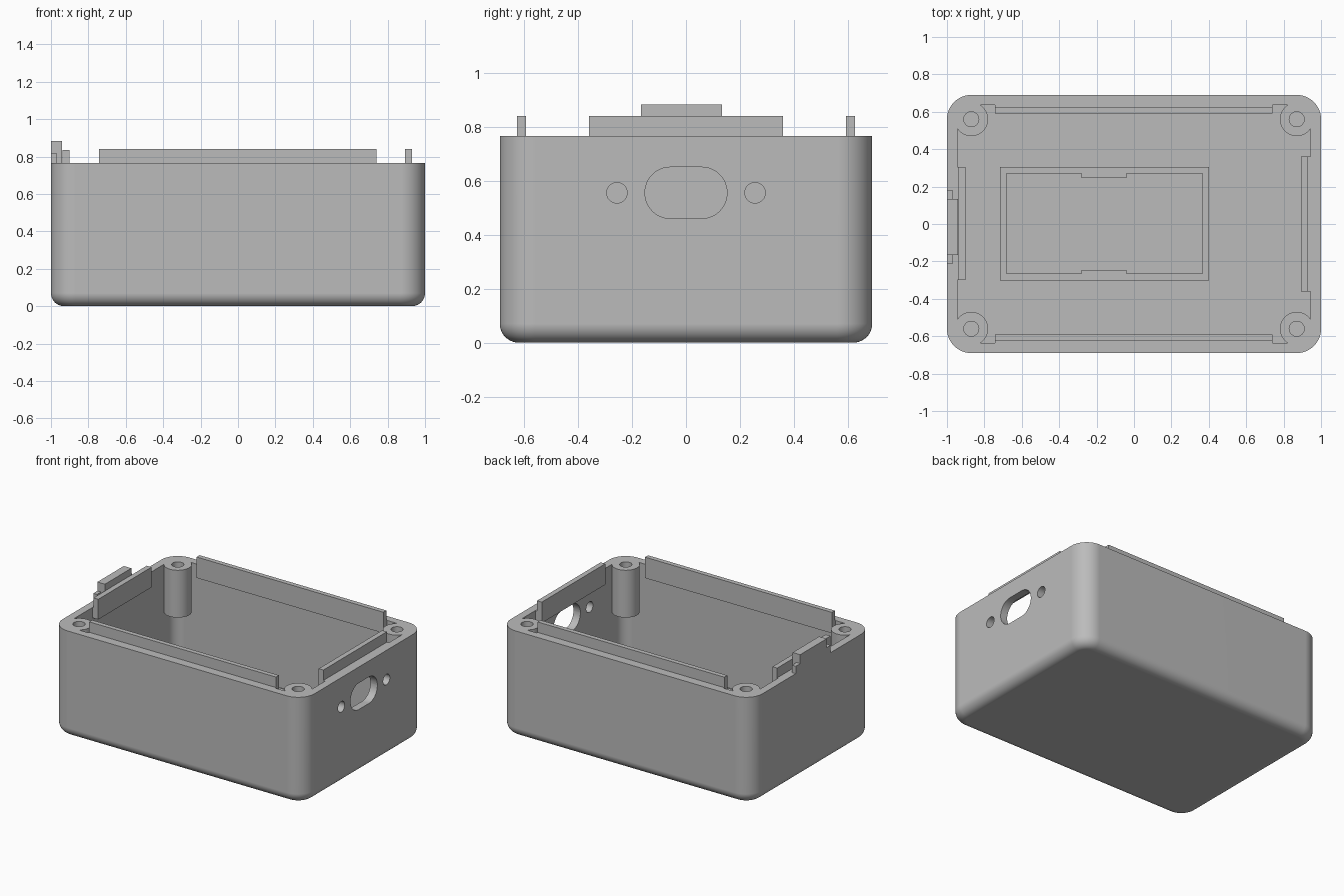
import bpy, bmesh, math
from mathutils import Matrix

if "Cube" in bpy.data.objects:
    bpy.data.objects.remove(bpy.data.objects["Cube"], do_unlink=True)

grey = bpy.data.materials.new("plain grey plastic")
grey.use_nodes = True
COLOUR = (0.5, 0.5, 0.5, 1)
grey.diffuse_color = COLOUR
grey.node_tree.nodes["Principled BSDF"].inputs["Base Color"].default_value = COLOUR

HX, HY, RIM = 1.0, 0.69, 0.765      # outer half sizes and rim height
WX, WY, FLOOR = 0.945, 0.635, 0.055  # inner wall half sizes and floor


def finish(name, bm):
    bmesh.ops.recalc_face_normals(bm, faces=bm.faces)
    mesh = bpy.data.meshes.new(name)
    bm.to_mesh(mesh)
    bm.free()
    mesh.materials.append(grey)
    obj = bpy.data.objects.new(name, mesh)
    bpy.context.collection.objects.link(obj)
    return obj


def box(name, x, y, z, axis=None, radius=0, base=0):
    """Box from ranges; rounds edges along an axis, then the bottom edges."""
    bm = bmesh.new()
    bmesh.ops.create_cube(bm, size=1)
    for v in bm.verts:
        for i, (lo, hi) in enumerate((x, y, z)):
            v.co[i] = hi if v.co[i] > 0 else lo
    if radius:
        edges = [e for e in bm.edges
                 if abs(e.verts[0].co[axis] - e.verts[1].co[axis]) > 1e-4]
        bmesh.ops.bevel(bm, geom=edges, offset=radius, segments=12,
                        profile=0.5, affect='EDGES')
    if base:
        edges = [e for e in bm.edges
                 if all(abs(v.co.z - z[0]) < 1e-5 for v in e.verts)]
        bmesh.ops.bevel(bm, geom=edges, offset=base, segments=10,
                        profile=0.5, affect='EDGES')
    return finish(name, bm)


def cylinder(name, centre, radius, depth, along_x=False):
    bm = bmesh.new()
    turn = Matrix.Rotation(math.pi / 2, 4, 'Y') if along_x else Matrix()
    bmesh.ops.create_cone(bm, cap_ends=True, segments=48, radius1=radius,
                          radius2=radius, depth=depth,
                          matrix=Matrix.Translation(centre) @ turn)
    return finish(name, bm)


def combine(target, tool, operation):
    mod = target.modifiers.new("combine", 'BOOLEAN')
    mod.operation, mod.solver, mod.object = operation, 'EXACT', tool
    bpy.context.view_layer.objects.active = target
    bpy.ops.object.modifier_apply(modifier=mod.name)
    bpy.data.objects.remove(tool, do_unlink=True)


# Case body with rounded corners, hollowed out
case = box("case_body", (-HX, HX), (-HY, HY), (0, RIM), 2, 0.13, 0.07)
combine(case, box("cavity", (-WX, WX), (-WY, WY), (FLOOR, 1), 2, 0.075), 'DIFFERENCE')

# Short screw posts hanging in the corners
corners = [(sx * 0.87, sy * 0.56) for sx in (-1, 1) for sy in (-1, 1)]
for x, y in corners:
    combine(case, cylinder("screw_post", (x, y, RIM - 0.17), 0.09, 0.34), 'UNION')
for x, y in corners:
    combine(case, cylinder("screw_hole", (x, y, RIM - 0.09), 0.04, 0.4), 'DIFFERENCE')

# Connector slot and its two screw holes
combine(case, box("slot", (0.85, 1.1), (-0.152, 0.152), (0.46, 0.65), 0, 0.094), 'DIFFERENCE')
for side in (-1, 1):
    combine(case, cylinder("side_hole", (1, side * 0.256, 0.555), 0.038, 0.3, True),
            'DIFFERENCE')

# Lid locating lips, each with a root joining it to the wall
LOW, TOP = 0.69, 0.84
for name, s in (("front", -1), ("back", 1)):
    span = (-0.743, 0.74)
    box(name + "_lip", span, sorted((s * 0.592, s * 0.626)), (LOW, TOP))
    box(name + "_lip_root", span, sorted((s * 0.62, s * 0.65)), (LOW, RIM))
box("connector_side_lip", (0.893, 0.93), (-0.36, 0.36), (LOW, TOP))
box("connector_side_lip_root", (0.92, 0.96), (-0.36, 0.36), (LOW, RIM))
box("latch_side_lip", (-0.938, -0.9), (-0.3, 0.305), (LOW, 0.835))
box("latch_side_lip_root", (-0.96, -0.91), (-0.3, 0.305), (LOW, RIM))

# Latch tab with low ears standing on the rim
box("latch_tab", (-HX, -0.94), (-0.167, 0.133), (RIM - 0.02, 0.882))
box("latch_ears", (-HX, -0.97), (-0.213, 0.183), (RIM - 0.02, 0.818))

# Holder frame on the floor, with two small retaining clips
frame_top = 0.24
frame = box("holder_frame", (-0.717, 0.402), (-0.303, 0.306), (FLOOR - 0.02, frame_top))
combine(frame, box("holder_opening", (-0.682, 0.365), (-0.265, 0.27), (FLOOR - 0.04, 1)),
        'DIFFERENCE')
for name, s in (("front", -1), ("back", 1)):
    box(name + "_holder_clip", (-0.28, -0.04), sorted((s * 0.245, s * 0.28)),
        (frame_top - 0.04, frame_top))

# Smooth the rounded corners and keep the flat faces flat
bpy.ops.object.select_all(action='DESELECT')
case.select_set(True)
bpy.context.view_layer.objects.active = case
bpy.ops.object.shade_smooth_by_angle(angle=math.radians(25))
weighted = case.modifiers.new("even_shading", 'WEIGHTED_NORMAL')
weighted.keep_sharp = True
